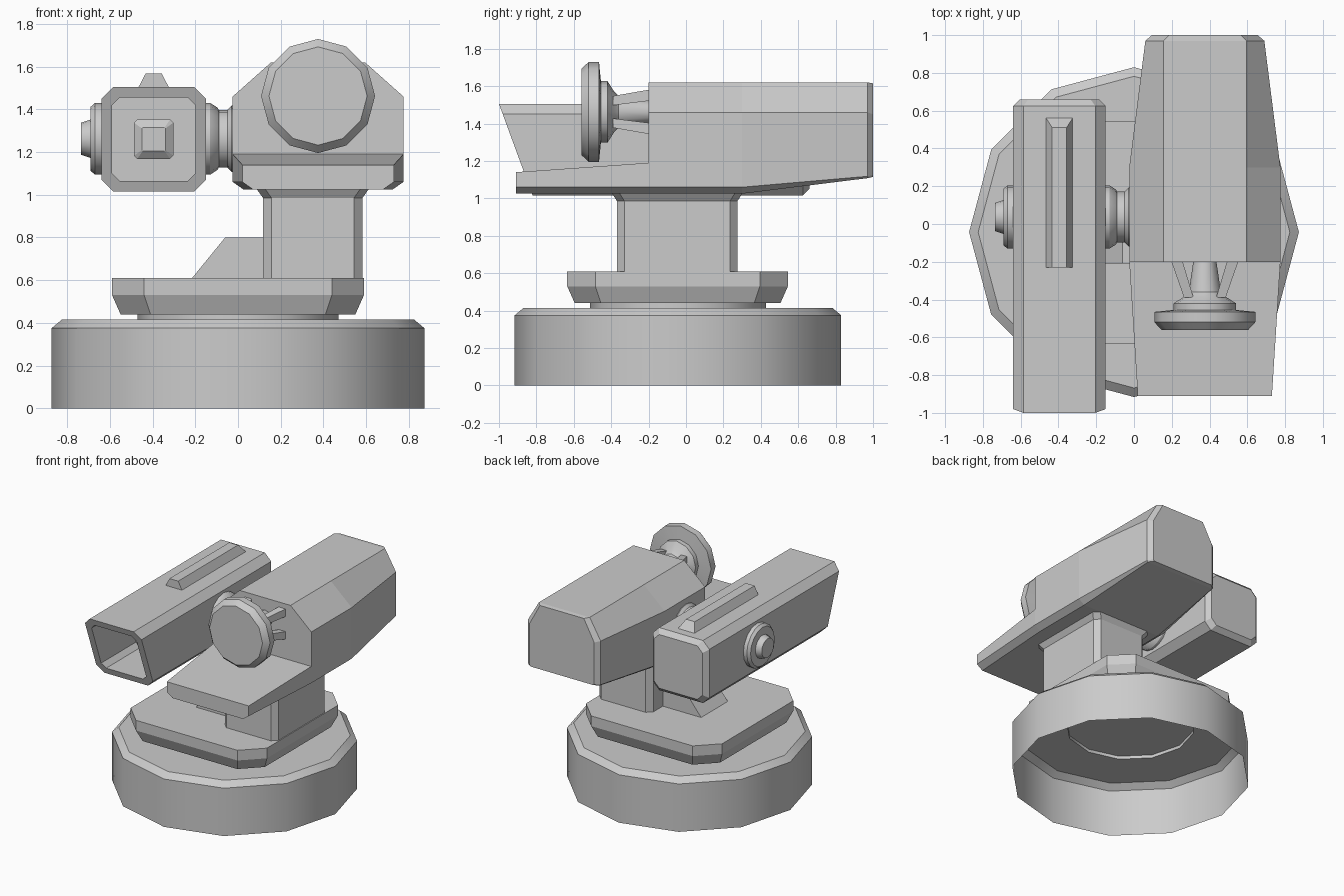
import bpy, math
from mathutils import Vector

cube = bpy.data.objects.get("Cube")
if cube:
    bpy.data.objects.remove(cube, do_unlink=True)

grey = bpy.data.materials.new("plain_grey")
grey.use_nodes = True
colour = (0.6, 0.6, 0.6, 1)
grey.diffuse_color = colour
grey.node_tree.nodes["Principled BSDF"].inputs["Base Color"].default_value = colour


def loft(name, rings, caps=(True, True), smooth=False):
    """Skin a list of equal-length point rings."""
    n = len(rings[0])
    verts = [p for ring in rings for p in ring]
    faces = [(r * n + i, r * n + (i + 1) % n, (r + 1) * n + (i + 1) % n, (r + 1) * n + i)
             for r in range(len(rings) - 1) for i in range(n)]
    if caps[0]:
        faces.append(tuple(reversed(range(n))))
    if caps[1]:
        faces.append(tuple(range(len(verts) - n, len(verts))))
    mesh = bpy.data.meshes.new(name)
    mesh.from_pydata(verts, [], faces)
    mesh.materials.append(grey)
    obj = bpy.data.objects.new(name, mesh)
    bpy.context.collection.objects.link(obj)
    bpy.ops.object.select_all(action="DESELECT")
    obj.select_set(True)
    bpy.context.view_layer.objects.active = obj
    # Consistent outward normals
    bpy.ops.object.mode_set(mode="EDIT")
    bpy.ops.mesh.select_all(action="SELECT")
    bpy.ops.mesh.normals_make_consistent(inside=False)
    bpy.ops.object.mode_set(mode="OBJECT")
    if smooth:
        bpy.ops.object.shade_smooth_by_angle(angle=math.radians(32))
    return obj


def lathe(name, axis, centre, profile, sides=12, **kw):
    """Turn (distance, radius) pairs around the x, y or z axis."""
    a = "xyz".index(axis)
    rings = []
    for d, r in profile:
        ring = []
        for i in range(sides):
            t = math.tau * i / sides
            p = Vector(centre)
            p[a] += d
            p[(a + 1) % 3] += r * math.cos(t)
            p[(a + 2) % 3] += r * math.sin(t)
            ring.append(p)
        rings.append(ring)
    return loft(name, rings, smooth=True, **kw)


def octagon(w, h, c):
    """Rectangle of half sizes w, h with corners cut by c."""
    return [(w, c - h), (w, h - c), (w - c, h), (c - w, h),
            (-w, h - c), (-w, c - h), (c - w, -h), (w - c, -h)]


def flat_rings(levels, cx, cy):
    return [[(cx + x, cy + y, z) for x, y in octagon(w, h, c)] for z, w, h, c in levels]


# Round hollow base with the neck ring
lathe("round_base", "z", (0, -0.043, 0),
      [(0, 0.873), (0.375, 0.873), (0.415, 0.825), (0.415, 0.47), (0.445, 0.47)],
      caps=(False, False))

# Rotating plate, support pillar and side wedge
loft("turning_plate", flat_rings([(0.44, 0.55, 0.55, 0.14), (0.53, 0.59, 0.59, 0.15),
                                  (0.61, 0.59, 0.59, 0.15)], 0, -0.045))
loft("pillar", flat_rings([(0.61, 0.233, 0.322, 0.04), (0.985, 0.233, 0.322, 0.04),
                           (1.03, 0.265, 0.35, 0.04)], 0.35, -0.047))
loft("side_wedge", [[(-0.215, y, 0.61), (0.13, y, 0.61), (0.13, y, 0.8), (-0.06, y, 0.8)]
                    for y in (-0.21, 0.12)])

# Main housing: sections along its length
CX = 0.375


def housing_section(y, w, roof, low, cut, lift, shoulder=1.46, top=1.62):
    half = [(w - cut, low), (w, low + lift), (w, shoulder), (roof, top)]
    return [(CX + x, y, z) for x, z in half] + [(CX - x, y, z) for x, z in reversed(half)]


loft("housing", [
    housing_section(-0.2, 0.4, 0.22, 1.025, 0.05, 0.035),
    housing_section(0.3, 0.4, 0.22, 1.025, 0.05, 0.035),
    housing_section(0.97, 0.315, 0.22, 1.108, 0.01, 0.01),
    housing_section(1.0, 0.28, 0.19, 1.115, 0.01, 0.01, 1.45, 1.615)])


# Sloping tray in front of the housing
def tray_section(y, w, top):
    half = [(w - 0.05, 1.025), (w, 1.06), (w, top)]
    return [(CX + x, y, z) for x, z in half] + [(CX - x, y, z) for x, z in reversed(half)]


loft("front_tray", [tray_section(-0.91, 0.355, 1.14), tray_section(-0.2, 0.4, 1.19)])

# Front dish, hub and four spreading legs
lathe("front_dish", "y", (CX, 0, 1.4625),
      [(-0.56, 0.23), (-0.52, 0.267), (-0.465, 0.267), (-0.455, 0.165),
       (-0.42, 0.165), (-0.385, 0.11), (-0.36, 0.085), (-0.19, 0.06)])
for sx, side in ((1, "left"), (-1, "right")):
    for sz, level in ((1, "upper"), (-1, "lower")):
        leg = []
        for y, a, b, t in ((-0.39, 0.085, 0.06, 0.025), (-0.19, 0.15, 0.09, 0.03)):
            leg.append([(CX + sx * (a + i * t), y, 1.4625 + sz * (b + j * t))
                        for i, j in ((1, 1), (-1, 1), (-1, -1), (1, -1))])
        loft(f"dish_leg_{level}_{side}", leg)

# Side barrel with a raked, hollow mouth
BX, BZ = -0.395, 1.26


def barrel_ring(half, cut, y=None):
    return [(BX + x, -1.0 + (0.245 - z) * 0.367 if y is None else y, BZ + z)
            for x, z in octagon(half, half, cut)]


loft("barrel", [barrel_ring(0.21, 0.045, 0.66), barrel_ring(0.245, 0.055, 0.625),
                barrel_ring(0.245, 0.055), barrel_ring(0.195, 0.035),
                barrel_ring(0.195, 0.035, -0.2)])
loft("inner_nozzle", [barrel_ring(0.092, 0.015, -0.19), barrel_ring(0.092, 0.015, -0.57),
                      barrel_ring(0.055, 0.004, -0.6)])

# Sight rail on the barrel
loft("sight_rail", [[(BX + x, y, z) for x, y, z in (
    (-w, -0.23, h), (w, -0.23, h), (w, back, h), (-w, back, h))]
    for w, back, h in ((0.073, 0.565, 1.5), (0.038, 0.51, 1.567))])

# Round side cap and the joint to the housing
pivot = (0, 0.037, 1.262)
lathe("side_cap", "x", pivot,
      [(-0.63, 0.168), (-0.67, 0.168), (-0.69, 0.15), (-0.69, 0.09), (-0.735, 0.075)], sides=16)
lathe("side_joint", "x", pivot,
      [(-0.16, 0.168), (-0.13, 0.168), (-0.095, 0.145), (-0.09, 0.135),
       (-0.05, 0.135), (-0.03, 0.155), (0.0, 0.155)], sides=16)
